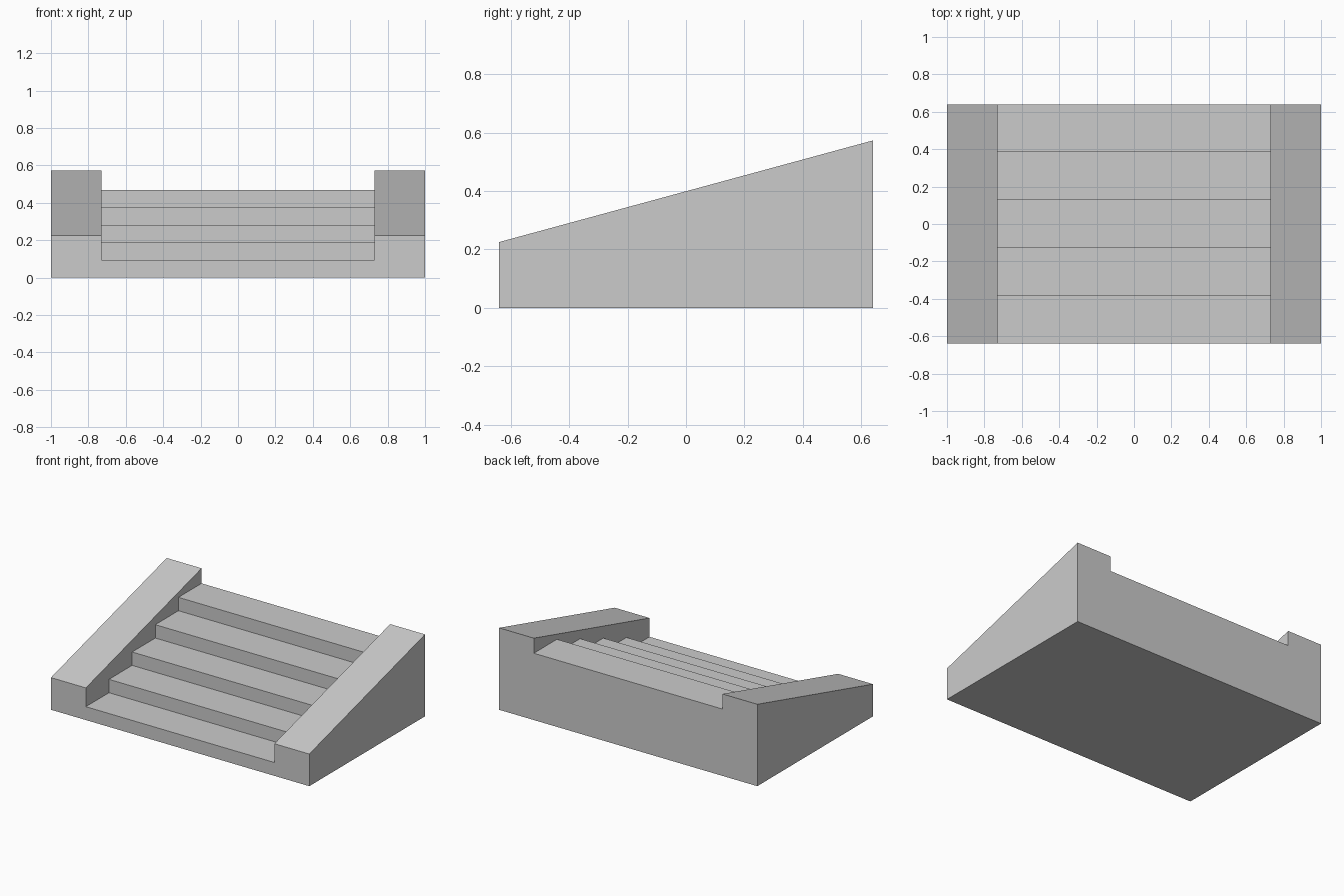
import bpy, bmesh

if "Cube" in bpy.data.objects:
    bpy.data.objects.remove(bpy.data.objects["Cube"])

HALF_W, INNER_W, HALF_D = 1.0, 0.73, 0.64
STEPS, RISE = 5, 0.0935
WALL_FRONT, WALL_BACK = 0.225, 0.573
TREAD = 2 * HALF_D / STEPS


def extrude_profile(name, profile, half_width):
    """Extrude a (y, z) outline symmetrically along x."""
    bm = bmesh.new()
    face = bm.faces.new([bm.verts.new((-half_width, y, z)) for y, z in profile])
    ext = bmesh.ops.extrude_face_region(bm, geom=[face])["geom"]
    moved = [v for v in ext if isinstance(v, bmesh.types.BMVert)]
    bmesh.ops.translate(bm, verts=moved, vec=(2 * half_width, 0, 0))
    bmesh.ops.recalc_face_normals(bm, faces=bm.faces)
    mesh = bpy.data.meshes.new(name)
    bm.to_mesh(mesh)
    bm.free()
    obj = bpy.data.objects.new(name, mesh)
    bpy.context.collection.objects.link(obj)
    return obj


# Full-width sloped block, whose sides become the ramped side walls
stairs = extrude_profile("staircase", [
    (-HALF_D, 0), (HALF_D, 0), (HALF_D, WALL_BACK), (-HALF_D, WALL_FRONT)], HALF_W)

# Stepped cutter that carves the treads between the walls
outline = [(-HALF_D - 0.2, RISE)]
for i in range(1, STEPS):
    y = -HALF_D + i * TREAD
    outline += [(y, i * RISE), (y, (i + 1) * RISE)]
outline += [(HALF_D + 0.2, STEPS * RISE), (HALF_D + 0.2, 1), (-HALF_D - 0.2, 1)]
cutter = extrude_profile("step_cutter", outline, INNER_W)
cutter.hide_render = True

# Carve the steps and discard the cutter
mod = stairs.modifiers.new("carve_steps", 'BOOLEAN')
mod.operation = 'DIFFERENCE'
mod.solver = 'EXACT'
mod.object = cutter
bpy.context.view_layer.objects.active = stairs
bpy.ops.object.modifier_apply(modifier=mod.name)
bpy.data.objects.remove(cutter, do_unlink=True)
